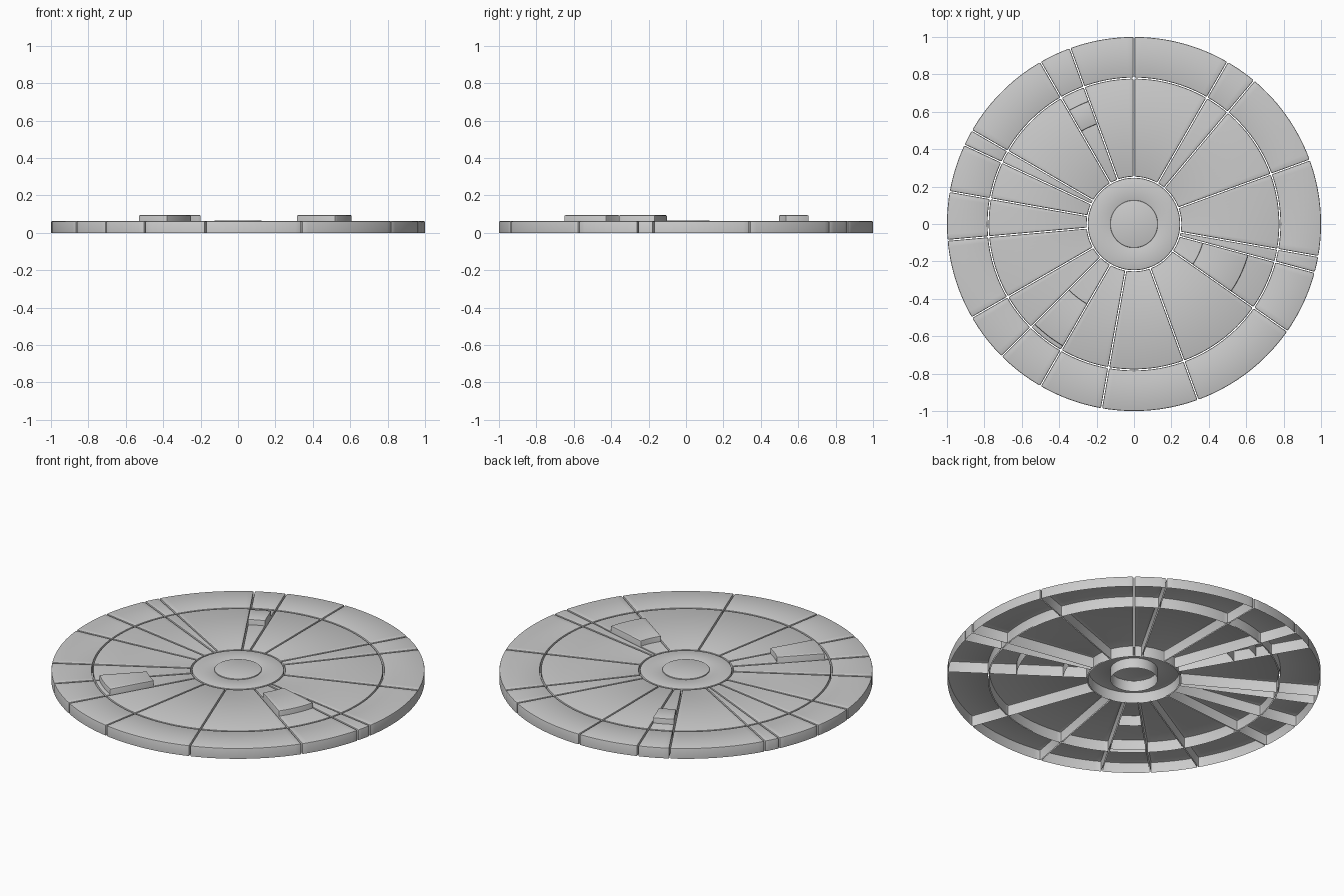
import bpy, bmesh
from math import radians, degrees, asin, sin, cos, ceil, pi

if "Cube" in bpy.data.objects:
    bpy.data.objects.remove(bpy.data.objects["Cube"])

H = 0.062          # plate height
GAP = 0.003        # half width of grooves
BEVEL = 0.006


def finish(name, bm, bevel):
    """Round the upper and corner edges, then make the object."""
    bmesh.ops.remove_doubles(bm, verts=bm.verts, dist=1e-6)
    bm.normal_update()
    edges = [e for e in bm.edges
             if len(e.link_faces) == 2 and e.calc_face_angle() > radians(35)]
    bmesh.ops.bevel(bm, geom=edges, offset=bevel, segments=2, profile=0.5,
                    affect='EDGES', clamp_overlap=True)
    me = bpy.data.meshes.new(name)
    bm.to_mesh(me)
    bm.free()
    ob = bpy.data.objects.new(name, me)
    bpy.context.collection.objects.link(ob)
    bpy.ops.object.select_all(action='DESELECT')
    ob.select_set(True)
    bpy.context.view_layer.objects.active = ob
    bpy.ops.object.shade_smooth_by_angle(angle=radians(30))
    return ob


def shell(name, r0, r1, a0, a1, top=H, gap=GAP, bevel=BEVEL):
    """Annular sector with side walls and an open underside."""
    full = a1 - a0 >= 360
    n = 96 if full else max(4, ceil((a1 - a0) / 2))
    bm = bmesh.new()

    def arc(r, z):
        d = 0 if full else degrees(asin(gap / r))
        s, e = a0 + d, a1 - d
        count = n if full else n + 1
        pts = [radians(s + (e - s) * i / n) for i in range(count)]
        row = [bm.verts.new((r * cos(t), r * sin(t), z)) for t in pts]
        return row + row[:1] if full else row

    ot, ob_ = arc(r1, top), arc(r1, 0)
    it, ib = (arc(r0, top), arc(r0, 0)) if r0 > 0 else (None, None)
    if it is None:
        bm.faces.new(ot[:-1])
    for i in range(n):
        j = i + 1
        bm.faces.new((ob_[i], ob_[j], ot[j], ot[i]))
        if it:
            bm.faces.new((it[i], ot[i], ot[j], it[j]))
            bm.faces.new((ib[j], ib[i], it[i], it[j]))
    if not full:
        bm.faces.new((ib[0], ob_[0], ot[0], it[0]))
        bm.faces.new((ob_[n], ib[n], it[n], ot[n]))
    return finish(name, bm, bevel)


# Hub: round cap and surrounding ring
shell("hub_cap", 0, 0.127, 0, 360, top=0.066, bevel=0.004)
shell("hub_ring", 0.125, 0.247, 0, 360)

# Radial panels, inner and outer ring
cuts = [-175, -150, -135, -120, -100, -70, -35, -15, -10,
        20, 50, 60, 90, 110, 120, 150, 155, 170, 185]
for k, (a, b) in enumerate(zip(cuts, cuts[1:])):
    shell(f"inner_panel_{k}", 0.253, 0.777, a, b)
    shell(f"outer_panel_{k}", 0.783, 1.0, a, b)

# Raised blocks on three inner panels
for k, (r0, r1, a, b) in enumerate([(0.57, 0.70, 110, 120),
                                    (0.495, 0.755, -135, -120),
                                    (0.38, 0.632, -35, -15)]):
    shell(f"raised_block_{k}", r0, r1, a, b, top=0.094, gap=GAP - 0.0005)
